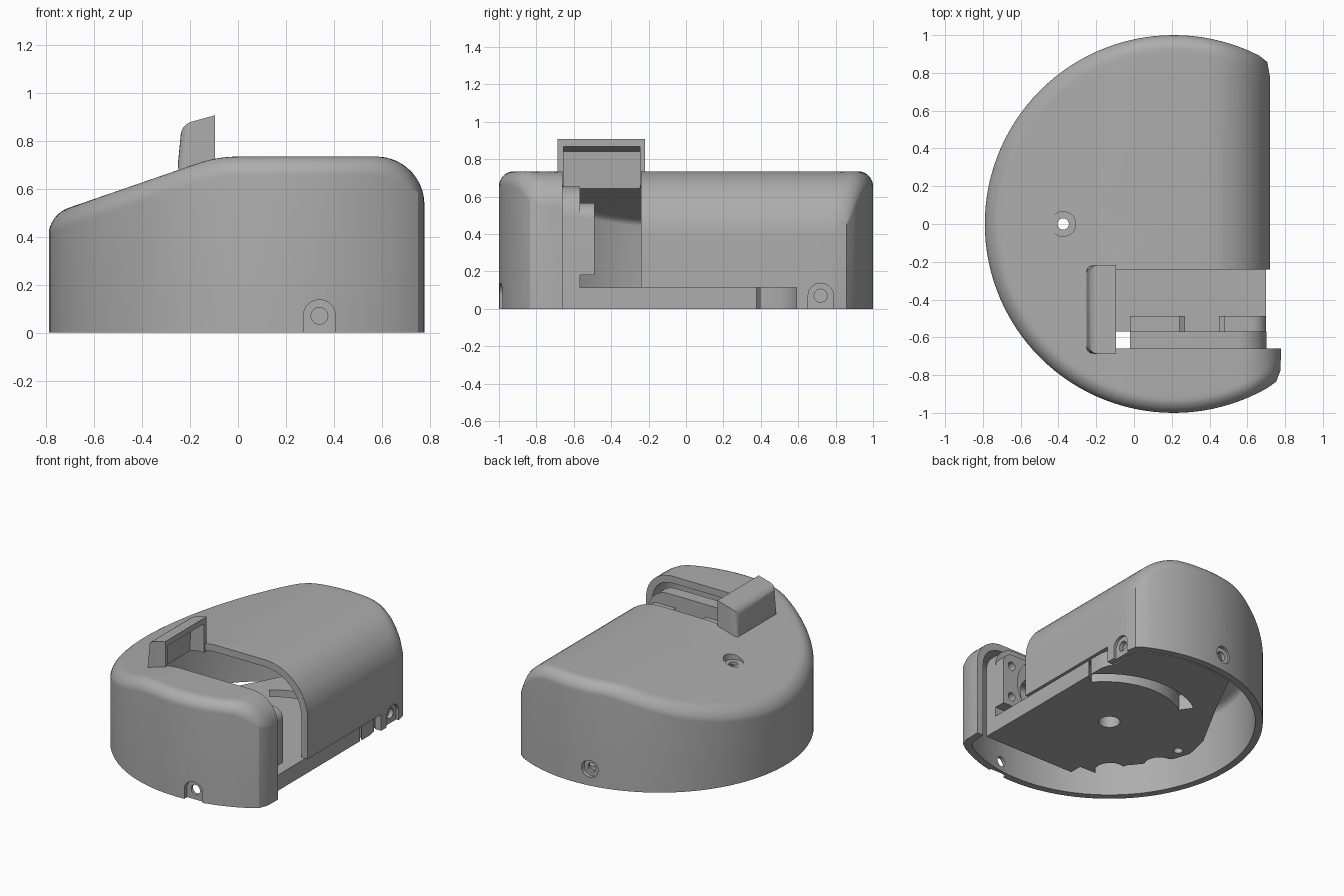
import bpy, bmesh, math

old = bpy.data.objects.get("Cube")
if old:
    bpy.data.objects.remove(old, do_unlink=True)

GREY = (0.42, 0.42, 0.42, 1)
mat = bpy.data.materials.new("matte grey")
mat.use_nodes = True
mat.diffuse_color = GREY
mat.node_tree.nodes["Principled BSDF"].inputs["Base Color"].default_value = GREY

CX, SIDES, WALL = 0.21, 120, 0.05


def finish(bm, name):
    bmesh.ops.recalc_face_normals(bm, faces=bm.faces)
    mesh = bpy.data.meshes.new(name)
    bm.to_mesh(mesh)
    bm.free()
    mesh.materials.append(mat)
    ob = bpy.data.objects.new(name, mesh)
    bpy.context.collection.objects.link(ob)
    return ob


def prism(name, pts, axis, lo, hi, bevel=None):
    """Extrude a 2D outline along one axis."""
    place = {"x": lambda a, b, c: (c, a, b),
             "y": lambda a, b, c: (a, c, b),
             "z": lambda a, b, c: (a, b, c)}[axis]
    bm = bmesh.new()
    ends = [[bm.verts.new(place(a, b, c)) for a, b in pts] for c in (lo, hi)]
    for ring in ends:
        bm.faces.new(ring)
    for i in range(len(pts)):
        j = (i + 1) % len(pts)
        bm.faces.new((ends[0][i], ends[0][j], ends[1][j], ends[1][i]))
    if bevel:
        rule, size = bevel
        edges = [e for e in bm.edges if all(rule(v.co) for v in e.verts)]
        bmesh.ops.bevel(bm, geom=edges, offset=size, segments=5,
                        profile=0.5, affect='EDGES')
    return finish(bm, name)


def arc(cx, cy, r, a0=0, a1=360, n=32):
    full = abs(a1 - a0) == 360
    steps = n if full else n + 1
    angles = [math.radians(a0 + (a1 - a0) * i / n) for i in range(steps)]
    return [(cx + r * math.cos(a), cy + r * math.sin(a)) for a in angles]


def rect(a0, a1, b0, b1):
    return [(a0, b0), (a1, b0), (a1, b1), (a0, b1)]


def cut(target, cutter, op='DIFFERENCE', keep=False):
    mod = target.modifiers.new("cut", 'BOOLEAN')
    mod.operation, mod.object, mod.solver = op, cutter, 'EXACT'
    bpy.context.view_layer.objects.active = target
    bpy.ops.object.modifier_apply(modifier=mod.name)
    if not keep:
        bpy.data.objects.remove(cutter, do_unlink=True)


def hole(target, pts, axis, lo, hi):
    cut(target, prism("cutter", pts, axis, lo, hi))


def drop(d, r):
    """How far a rounded edge of radius r has fallen at distance d."""
    d = min(max(d, 0), r)
    return r - math.sqrt(r * r - d * d)


def roof(x):
    """Flat top blending into the sloping nose."""
    flat, slope, k = 0.735, 0.735 + 0.345 * (x + 0.087), 0.03
    h = max(k - abs(flat - slope), 0) / k
    return min(flat, slope) - h * h * k / 4


def shell(name, flat_x, shoulder):
    """Hollow truncated drum with rounded roof and shoulder."""
    fr = {0.15, 0.33, 0.5}
    for i in range(1, 13):
        s = math.sin(math.radians(7.5 * i))
        fr |= {round(0.33 + 0.67 * s, 3), round(0.92 + 0.08 * s, 3)}
    fr = sorted(fr)
    bm = bmesh.new()

    def ring(f, t, floor=False):
        out = []
        for i in range(SIDES):
            a = 2 * math.pi * i / SIDES
            c = max(math.cos(a), 1e-3)
            side = (flat_x - t - CX) / c
            rad = ((1 - t) ** -40 + side ** -40) ** (-1 / 40) * f
            x, y = CX + rad * math.cos(a), rad * math.sin(a)
            z = 0 if floor else (
                roof(x) - t - drop(x - flat_x + shoulder, shoulder - t)
                - drop(rad - 0.92, 0.08 - t))
            out.append(bm.verts.new((x, y, z)))
        return out

    rings = [ring(f, 0) for f in fr] + [ring(1, 0, True), ring(1, WALL, True)]
    rings += [ring(f, WALL) for f in reversed(fr)]
    for a, b in zip(rings, rings[1:]):
        for i in range(SIDES):
            j = (i + 1) % SIDES
            bm.faces.new((a[i], a[j], b[j], b[i]))
    for r, t in ((rings[0], 0), (rings[-1], WALL)):
        mid = bm.verts.new((CX, 0, roof(CX) - t))
        for i in range(SIDES):
            bm.faces.new((r[i], r[(i + 1) % SIDES], mid))
    return finish(bm, name)


# Main housing and the front cheek beyond the slot
housing = shell("housing", 0.72, 0.34)
hole(housing, rect(-0.1, 2, -2, -0.24), "z", -1, 2)
hole(housing, rect(-0.24, 0.59, -0.1, 0.115), "x", 0.6, 1)
cheek = shell("front_cheek", 0.778, 0.2)
cut(cheek, prism("cutter", rect(-0.1, 2, -2, -0.66), "z", -1, 2), 'INTERSECT')

# Raised hood over the inner end of the slot
hood = prism("hood", [(-0.255, 0.66), (-0.235, 0.87), (-0.095, 0.908), (-0.095, 0.66)],
             "y", -0.687, -0.218, (lambda p: p.x < -0.2, 0.04))
hollow = prism("cutter", [(-0.215, 0.5), (-0.2, 0.84), (-0.05, 0.88), (-0.05, 0.5)],
               "y", -0.655, -0.247)
cut(hood, hollow, keep=True)
cut(housing, hollow)

# Screw recesses: arched tabs, rear countersink and roof hole
def tab(c):
    return [(c - 0.067, -0.1)] + arc(c, 0.07, 0.067, 180, 0, 16) + [(c + 0.067, -0.1)]

hole(cheek, tab(0.34), "y", -2, -0.965)
hole(cheek, arc(0.34, 0.07, 0.035), "y", -2, -0.8)
hole(housing, tab(0.72), "x", 0.70, 2)
hole(housing, arc(0.72, 0.07, 0.035), "x", 0.5, 2)
hole(housing, arc(0.07, 0.12, 0.06), "y", 0.965, 2)
hole(housing, arc(0.07, 0.12, 0.032), "y", 0.8, 2)
hole(housing, arc(-0.375, 0, 0.066), "z", 0.612, 2)
hole(housing, arc(-0.375, 0, 0.03), "z", 0.4, 2)

# Base plate with a scalloped inner edge, centre hole and curved slot
outline = [(-0.02, -0.57), (0.7, -0.57), (0.7, 0.5), (0.685, 0.56), (0.66, 0.59), (0.66, 0.8)]
outline += arc(CX, 0, 0.94, 61, 106, 10)
outline += [(-0.2, 0.6), (-0.42, 0.2), (-0.46, 0.02), (-0.42, -0.1)]
outline += arc(-0.4, -0.22, 0.1, 90, -30, 8) + [(-0.24, -0.36)]
outline += arc(-0.2, -0.48, 0.1, 110, -60, 8)
base = prism("base_plate", outline, "z", 0, 0.113)
hole(base, arc(CX, 0, 0.07), "z", -1, 1)
hole(base, arc(0.25, 0, 0.6, 40, 125) + arc(0.25, 0, 0.5, 125, 40), "z", -1, 1)
hole(base, arc(-0.375, 0, 0.03), "z", -1, 1)

# Mounting wall and thicker bracket along the slot
wall = prism("mounting_wall", [(-0.02, 0), (0.702, 0)] + arc(0.54, 0.493, 0.162, 0, 90, 10)
             + [(-0.02, 0.655)], "y", -0.66, -0.568)
bracket = prism("bracket", [(-0.02, 0.18), (0.7, 0.18)] + arc(0.62, 0.485, 0.08, 0, 90, 8)
                + [(-0.02, 0.565)], "y", -0.57, -0.488)
hole(wall, arc(0.36, 0.38, 0.13), "y", -1, 0)
hole(bracket, arc(0.36, 0.38, 0.22), "y", -1, 0)
for x in (0.07, 0.63):
    for z in (0.25, 0.48):
        for plate in (wall, bracket):
            hole(plate, arc(x, z, 0.03, n=16), "y", -1, 0)

# Smooth curved surfaces, keeping hard edges
parts = (housing, cheek, hood, base, wall, bracket)
bpy.ops.object.select_all(action='DESELECT')
for ob in parts:
    ob.select_set(True)
bpy.context.view_layer.objects.active = housing
bpy.ops.object.shade_smooth_by_angle(angle=math.radians(30))
